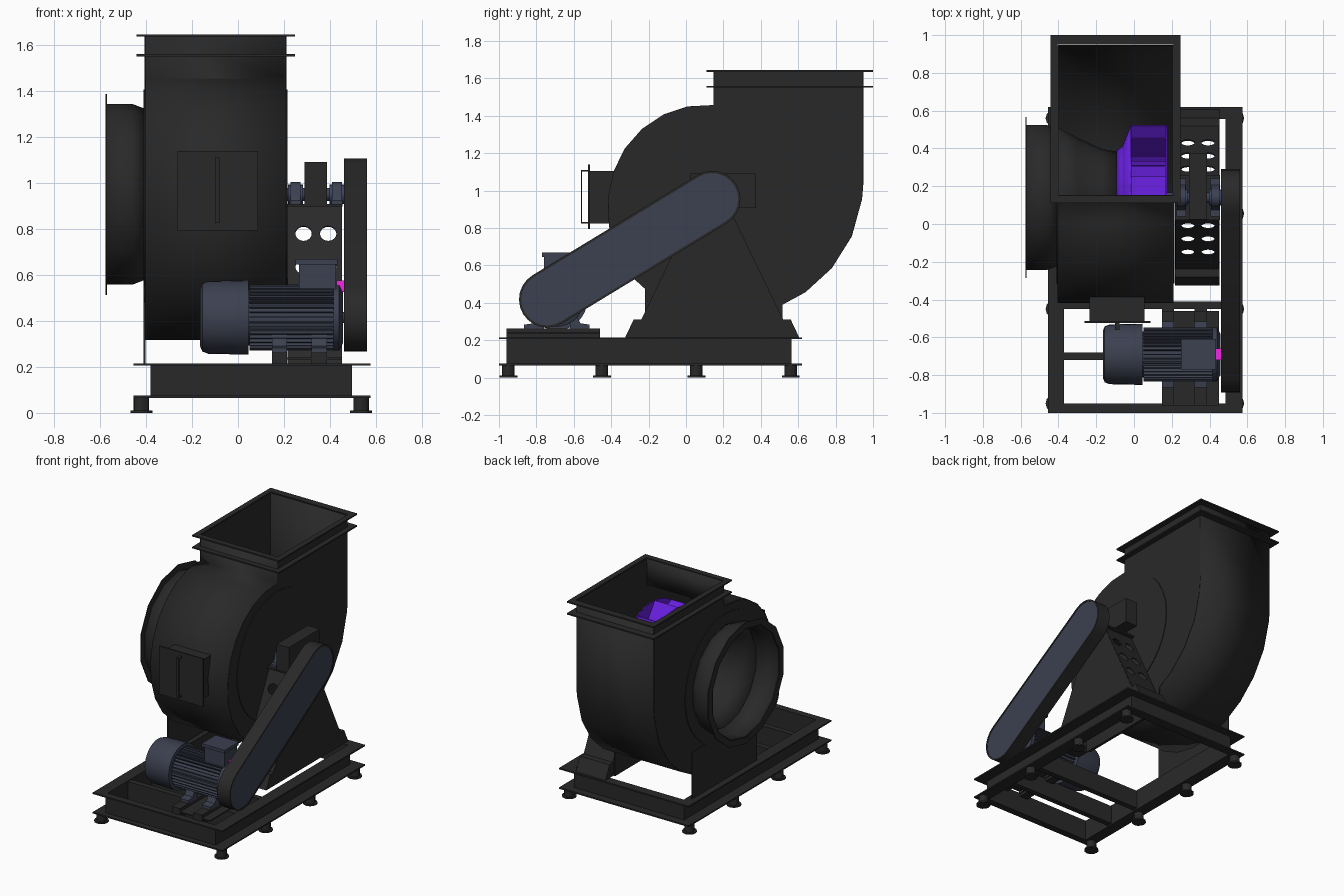
import bpy, bmesh
from math import sin, cos, pi, radians, atan2, hypot
from mathutils import Matrix

if "Cube" in bpy.data.objects:
    bpy.data.objects.remove(bpy.data.objects["Cube"])


def material(name, rgb):
    m = bpy.data.materials.new(name)
    m.diffuse_color = (*rgb, 1)
    m.use_nodes = True
    m.node_tree.nodes["Principled BSDF"].inputs["Base Color"].default_value = m.diffuse_color
    return m


DARK = material("dark_steel", (0.022, 0.022, 0.022))
SLATE = material("slate_paint", (0.045, 0.052, 0.08))
PURPLE = material("purple_paint", (0.14, 0.014, 0.75))
MAGENTA = material("magenta_paint", (0.9, 0.02, 0.8))
BLUE = material("bearing_blue", (0.04, 0.06, 0.13))


def finish(name, bm, mat, mtx=None):
    bmesh.ops.recalc_face_normals(bm, faces=bm.faces)
    me = bpy.data.meshes.new(name)
    bm.to_mesh(me)
    bm.free()
    if mtx:
        me.transform(mtx)
    me.materials.append(mat)
    me.shade_smooth()
    me.set_sharp_from_angle(angle=radians(30))
    ob = bpy.data.objects.new(name, me)
    bpy.context.collection.objects.link(ob)
    return ob


def plate(name, axis, loops, a, b, mat=DARK, mtx=None):
    """Outline with optional holes, extruded along an axis from a to b."""
    put = {'x': lambda u, v: (a, u, v), 'y': lambda u, v: (u, a, v), 'z': lambda u, v: (u, v, a)}[axis]
    bm = bmesh.new()
    for loop in loops:
        vs = [bm.verts.new(put(*p)) for p in loop]
        for i, v in enumerate(vs):
            bm.edges.new((vs[i - 1], v))
    if len(loops) == 1:
        bm.faces.new(vs)
    else:
        bmesh.ops.triangle_fill(bm, use_beauty=True, edges=bm.edges[:])
    r = bmesh.ops.extrude_face_region(bm, geom=bm.faces[:], use_keep_orig=True)
    d = {'x': (b - a, 0, 0), 'y': (0, b - a, 0), 'z': (0, 0, b - a)}[axis]
    bmesh.ops.translate(bm, vec=d, verts=[g for g in r['geom'] if isinstance(g, bmesh.types.BMVert)])
    return finish(name, bm, mat, mtx)


def rect(u0, u1, v0, v1):
    return [(u0, v0), (u1, v0), (u1, v1), (u0, v1)]


def circle(u, v, r, n):
    return [(u + r * cos(pi / 2 + 2 * pi * i / n), v + r * sin(pi / 2 + 2 * pi * i / n)) for i in range(n)]


def box(name, x0, x1, y0, y1, z0, z1, mat=DARK, mtx=None):
    return plate(name, 'z', [rect(x0, x1, y0, y1)], z0, z1, mat, mtx)


def lathe(name, prof, cy, cz, n, mat=DARK, thick=0):
    """Profile of (x, radius) turned round an axis parallel to x."""
    bm = bmesh.new()
    rings = [[bm.verts.new((x, *p)) for p in circle(cy, cz, max(r, 1e-4), n)] for x, r in prof]
    for A, B in zip(rings, rings[1:]):
        for i in range(n):
            bm.faces.new((A[i - 1], A[i], B[i], B[i - 1]))
    ob = finish(name, bm, mat)
    if thick:
        m = ob.modifiers.new("wall", 'SOLIDIFY')
        m.thickness, m.offset = thick, 0
    return ob


CY, CZ = 0.14, 0.95          # fan axis
MY, MZ = -0.69, 0.415        # motor axis

# base frame: outward-facing channels
web = rect(-0.38, 0.495, -0.96, 0.565)
inner = rect(-0.37, 0.485, -0.95, 0.555)
outer = rect(-0.455, 0.575, -1.0, 0.62)
plate("base_top_flange", 'z', [outer, inner], 0.205, 0.215)
plate("base_bottom_flange", 'z', [outer, inner], 0.065, 0.075)
plate("base_web", 'z', [web, inner], 0.075, 0.205)
for y in (-0.70, -0.43):
    box("base_crossbar", -0.37, 0.485, y - 0.02, y + 0.02, 0.075, 0.21)

# vibration feet
for x in (-0.42, 0.535):
    for y in (-0.95, -0.45, 0.055, 0.56):
        plate("foot_pad", 'z', [circle(x, y, 0.048, 12)], 0, 0.01)
        plate("foot_mount", 'z', [circle(x, y, 0.034, 12)], 0.01, 0.065)

# volute housing
KEYS = [(90, .5), (180, .555), (270, .635), (305, .68), (345, .77), (366, .81)]


def spiral(t):
    for (a, r), (b, s) in zip(KEYS, KEYS[1:]):
        if t <= b:
            k = r + (s - r) * (t - a) / (b - a)
            return (CY + k * cos(radians(t)), 0.955 + k * sin(radians(t)))


scroll = [(0.15, 1.64), (0.15, 1.455)] + [spiral(t) for t in [*range(105, 361, 15), 366]] + [(0.945, 1.64)]
bm = bmesh.new()
rows = [[bm.verts.new((x, *p)) for x in (-0.403, 0.208)] for p in scroll]
for A, B in zip(rows, rows[1:]):
    bm.faces.new((A[0], A[1], B[1], B[0]))
m = finish("housing_scroll", bm, DARK).modifiers.new("wall", 'SOLIDIFY')
m.thickness, m.offset = 0.006, 0
plate("housing_inlet_side", 'x', [scroll, circle(CY, CZ, 0.37, 28)], -0.406, -0.4)
plate("housing_drive_side", 'x', [scroll], 0.205, 0.21)
plate("drive_side_cover", 'x', [circle(CY, CZ, 0.455, 32)], 0.21, 0.215)
plate("inlet_side_cover", 'x', [circle(CY, CZ, 0.455, 32), circle(CY, CZ, 0.37, 28)], -0.411, -0.406)
for z in (1.55, 1.635):
    plate("outlet_flange", 'z', [rect(-0.442, 0.247, 0.11, 1.0), rect(-0.404, 0.208, 0.152, 0.95)], z, z + 0.01)
for x in (-0.41, 0.203):
    plate("housing_leg_plate", 'x', [rect(-0.22, 0.515, 0.215, 0.55)], x, x + 0.007)

# inlet collar, flange and inner cone
lathe("inlet_collar", [(-0.575, .39), (-0.46, .39), (-0.403, .368)], CY, CZ, 14, DARK, 0.006)
plate("inlet_flange", 'x', [circle(CY, CZ, 0.437, 14), circle(CY, CZ, 0.387, 14)], -0.575, -0.569)
lathe("inlet_cone", [(-0.403, .37), (-0.3, .315), (-0.17, .255), (-0.085, .24)], CY, CZ, 28, DARK, 0.004)

# impeller
plate("impeller_back_plate", 'x', [circle(CY, CZ, 0.385, 32)], 0.168, 0.176, PURPLE)
lathe("impeller_shroud", [(-0.09, .25), (-0.06, .27), (-0.015, .385)], CY, CZ, 32, PURPLE, 0.005)
lathe("impeller_hub", [(0.06, 0), (0.06, .06), (0.168, .075)], CY, CZ, 20, PURPLE)
for i in range(12):
    a, b = 2 * pi * i / 12, 2 * pi * i / 12 + 0.6
    p, q = (0.22 * cos(a), 0.22 * sin(a)), (0.383 * cos(b), 0.383 * sin(b))
    L = hypot(q[0] - p[0], q[1] - p[1])
    turn = Matrix.Translation((0, CY + p[0], CZ + p[1])) @ Matrix.Rotation(atan2(q[1] - p[1], q[0] - p[0]), 4, 'X')
    plate("impeller_blade", 'z', [[(-0.06, 0), (-0.015, L), (0.168, L), (0.168, 0)]], -0.003, 0.003, PURPLE, turn)
lathe("fan_shaft", [(0.05, 0), (0.05, .028), (0.53, .028), (0.53, 0)], CY, CZ, 20, SLATE)

# inspection door
plate("door_neck", 'y', [rect(-0.235, 0.055, 0.825, 1.105)], -0.515, -0.38)
plate("door_panel", 'y', [rect(-0.262, 0.087, 0.793, 1.138)], -0.523, -0.513)
plate("door_handle", 'x', [[(-0.523, .825), (-0.562, .825), (-0.562, 1.11), (-0.523, 1.11),
                            (-0.523, 1.103), (-0.555, 1.103), (-0.555, .832), (-0.523, .832)]], -0.1, -0.078)

# bearing pedestal with perforated sloping plates
slope = [(-0.235, .215), (-0.235, .31), (0.05, .9), (0.23, .9), (0.515, .31), (0.515, .215)]
for x in (0.216, 0.445):
    plate("pedestal_side", 'x', [slope], x, x + 0.007)
tilt, length = atan2(0.285, 0.59), hypot(0.285, 0.59)
for y, s in ((-0.235, -1), (0.515, 1)):
    holes = [circle(x, v, 0.036, 16) for x in (0.285, 0.392) for v in (0.2, 0.36, 0.52)]
    plate("pedestal_slope", 'y', [rect(0.22, 0.45, 0, length)] + holes, -0.004, 0.004, DARK,
          Matrix.Translation((0, y, 0.31)) @ Matrix.Rotation(s * tilt, 4, 'X'))
    plate("pedestal_foot", 'x', [[(y, .215), (y, .31), (y + s * 0.045, .31), (y + s * 0.09, .215)]], 0.216, 0.452)
box("pedestal_top", 0.216, 0.455, 0.02, 0.26, 0.897, 0.907)

# bearings and shaft cover
for x in (0.25, 0.43):
    plate("bearing_foot", 'z', [rect(x - 0.024, x + 0.024, CY - 0.1, CY + 0.1)], 0.907, 0.925, SLATE)
    plate("bearing_block", 'x', [[(CY - 0.07, .92), (CY + 0.07, .92)] +
          [(CY + 0.052 * cos(radians(t)), CZ + 0.002 + 0.052 * sin(radians(t))) for t in range(0, 181, 20)]],
          x - 0.022, x + 0.022, SLATE)
    lathe("bearing_ring", [(x - 0.032, .03), (x - 0.032, .042), (x + 0.032, .042), (x + 0.032, .03)], CY, CZ, 20, BLUE)
box("shaft_cover", 0.29, 0.387, 0.025, 0.375, 0.907, 1.09)


# belt guard
def stadium(r, ends=((CY, CZ + 0.004), (-0.742, 0.418))):
    (y0, z0), (y1, z1) = ends
    base = atan2(z0 - z1, y0 - y1) - pi / 2
    return [(y + r * cos(base + o + pi * i / 12), z + r * sin(base + o + pi * i / 12))
            for y, z, o in ((y0, z0, 0), (y1, z1, pi)) for i in range(13)]


plate("belt_guard_band", 'x', [stadium(0.151), stadium(0.139)], 0.46, 0.56)
plate("belt_guard_face", 'x', [stadium(0.139)], 0.548, 0.557, SLATE)
plate("belt_guard_back", 'x', [stadium(0.139)], 0.461, 0.468)

# motor
lathe("motor_cowl", [(-0.165, 0), (-0.165, .125), (-0.155, .148), (-0.13, .158), (0.045, .162), (0.045, .12)],
      MY, MZ, 32, SLATE)
lathe("motor_body", [(0.04, .122), (0.43, .122)], MY, MZ, 32, SLATE)
lathe("motor_end_shield", [(0.415, .122), (0.415, .143), (0.44, .143), (0.457, .11), (0.457, 0)], MY, MZ, 32, SLATE)
for i in range(36):
    box("motor_fin", 0.05, 0.415, -0.003, 0.003, 0.115, 0.143, SLATE,
        Matrix.Translation((0, MY, MZ)) @ Matrix.Rotation(2 * pi * i / 36, 4, 'X'))
box("terminal_box", 0.265, 0.425, MY - 0.07, MY + 0.07, 0.53, 0.645, SLATE)
box("terminal_box_lid", 0.25, 0.433, MY - 0.08, MY + 0.08, 0.645, 0.668, SLATE)
lathe("motor_shaft", [(0.45, .024), (0.53, .024), (0.53, 0)], MY, MZ, 16, SLATE)
box("motor_tag", 0.428, 0.46, MY - 0.03, MY + 0.03, 0.525, 0.575, MAGENTA)

# motor feet and slide rails
for x0, x1 in ((0.147, 0.212), (0.32, 0.387)):
    box("motor_rail", x0, x1, -0.96, -0.46, 0.215, 0.262)
    box("motor_rail_support", x0, x1, -0.95, -0.41, 0.19, 0.21)
    for s in (-1, 1):
        plate("motor_foot", 'x', [[(MY + s * 0.07, .262), (MY + s * 0.175, .262), (MY + s * 0.175, .283),
                                   (MY + s * 0.125, .29), (MY + s * 0.1, .34), (MY + s * 0.07, .34)]], x0, x1, SLATE)
box("motor_rail_plate", 0.147, 0.45, -0.96, -0.46, 0.232, 0.24)
